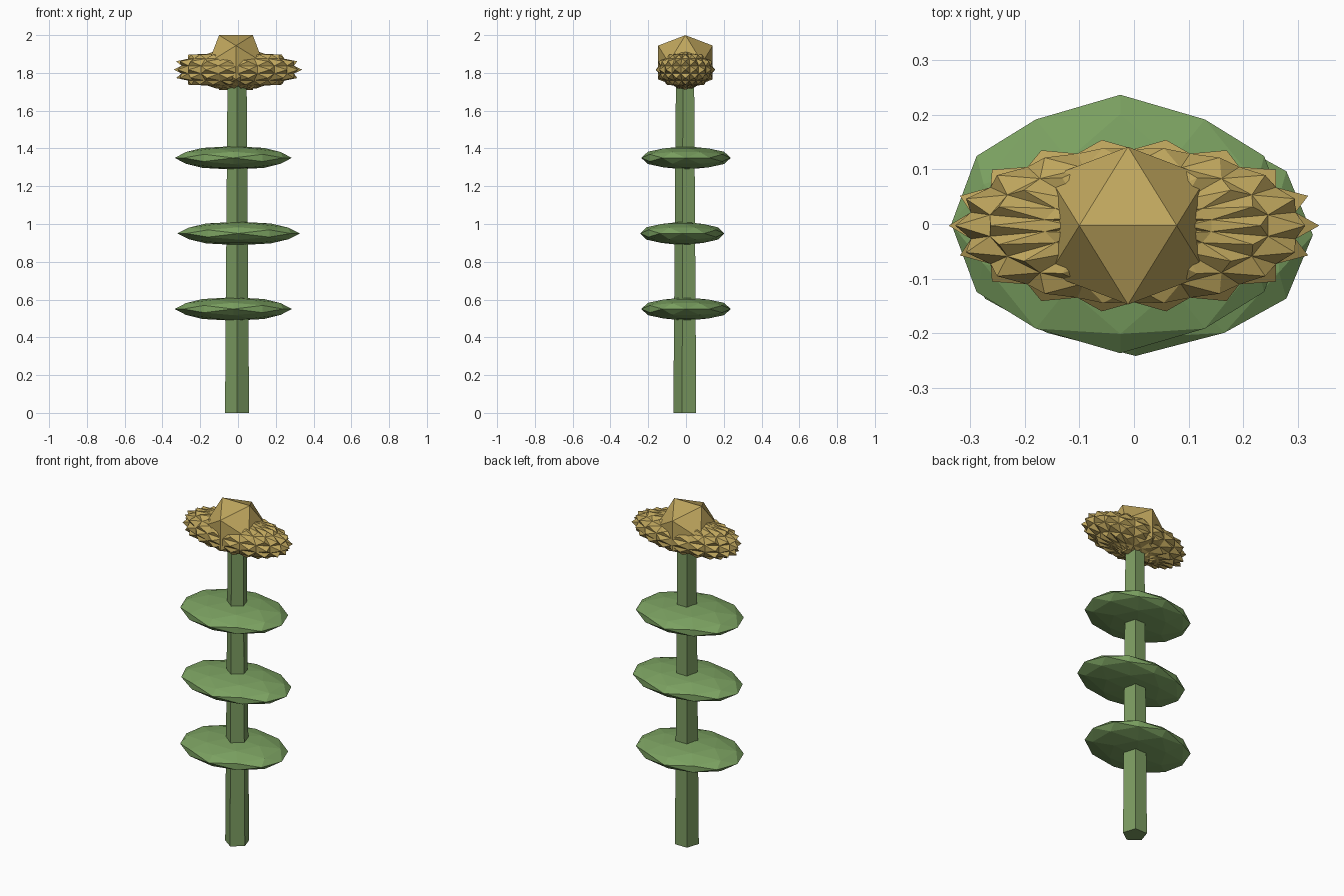
import bpy, bmesh, math
from mathutils import Matrix, Vector

if "Cube" in bpy.data.objects:
    bpy.data.objects.remove(bpy.data.objects["Cube"])


def material(name, rgb):
    m = bpy.data.materials.new(name)
    m.diffuse_color = (*rgb, 1)
    m.use_nodes = True
    m.node_tree.nodes["Principled BSDF"].inputs["Base Color"].default_value = m.diffuse_color
    return m


stem_green = material("stem_green", (0.20, 0.33, 0.12))
leaf_green = material("leaf_green", (0.20, 0.36, 0.12))
gold = material("gold", (0.52, 0.38, 0.11))


def finish(bm, name, mat):
    bmesh.ops.recalc_face_normals(bm, faces=bm.faces)
    me = bpy.data.meshes.new(name)
    bm.to_mesh(me)
    bm.free()
    me.materials.append(mat)
    ob = bpy.data.objects.new(name, me)
    bpy.context.collection.objects.link(ob)
    return ob


def ico(name, mat, level, centre, radii):
    # Faceted ball turned so that one original edge lies flat on top, along x
    bm = bmesh.new()
    turn = Matrix.Rotation(-math.atan(2) / 2, 4, 'Y')
    bmesh.ops.create_icosphere(bm, subdivisions=level, radius=1, matrix=turn)
    bmesh.ops.scale(bm, vec=radii, verts=bm.verts)
    bmesh.ops.translate(bm, vec=centre, verts=bm.verts)
    return finish(bm, name, mat)


# Five-sided tapering stem
bm = bmesh.new()
bmesh.ops.create_cone(bm, cap_ends=True, segments=5, radius1=0.067, radius2=0.053,
                      depth=1.8, matrix=Matrix.Translation((-0.005, 0, 0.9))
                      @ Matrix.Rotation(math.pi, 4, 'Z'))
finish(bm, "stem", stem_green)

# Three flat leaf discs
leaves = [("lower_leaf", (-0.025, 0, 0.55), (0.31, 0.237, 0.062)),
          ("middle_leaf", (0.003, -0.02, 0.95), (0.325, 0.222, 0.062)),
          ("upper_leaf", (-0.025, 0, 1.35), (0.31, 0.237, 0.062))]
for name, centre, radii in leaves:
    ico(name, leaf_green, 2, centre, radii)

# Spiky oval petal mass: every panel of a ball is raised to a point
bm = bmesh.new()
bmesh.ops.create_uvsphere(bm, u_segments=18, v_segments=7, radius=0.93)
for f in list(bm.faces):
    tip = bmesh.ops.poke(bm, faces=[f])["verts"][0]
    tip.co = tip.co.normalized() * 1.03
for v in bm.verts:
    v.co.x *= 1 + (0.35 if v.co.x < 0 else 0.12) * v.co.z ** 2
    v.co = Vector((v.co.x * 0.33, v.co.y * 0.155 - 0.003, v.co.z * 0.1 + 1.817))
finish(bm, "petals", gold)

# Faceted flower centre
r = 0.17
ico("flower_centre", gold, 1, (-0.011, -0.003, 1.855), (r, r, r))
